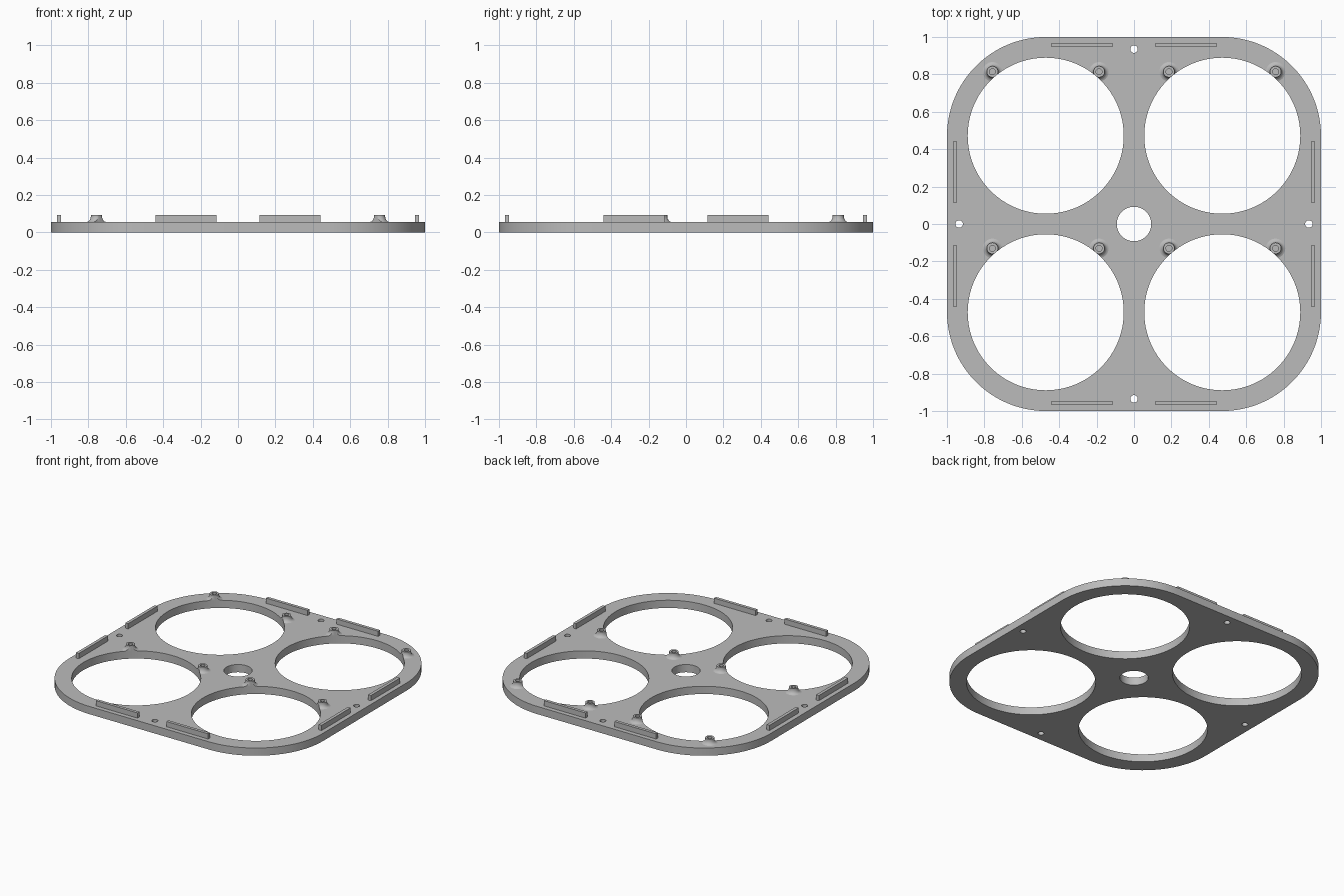
import bpy, bmesh, math
from mathutils import Matrix

if "Cube" in bpy.data.objects:
    bpy.data.objects.remove(bpy.data.objects["Cube"], do_unlink=True)

THICK = 0.055      # plate thickness
TOP = 0.092        # height of ribs and posts
RING = 0.472       # centre offset of the large openings
CORNER = 0.53      # outer corner radius

grey = bpy.data.materials.new("mid grey")
grey.use_nodes = True
colour = (0.5, 0.5, 0.5, 1)
grey.diffuse_color = colour
grey.node_tree.nodes["Principled BSDF"].inputs["Base Color"].default_value = colour


def make_object(name, bm):
    bmesh.ops.recalc_face_normals(bm, faces=bm.faces[:])
    mesh = bpy.data.meshes.new(name)
    bm.to_mesh(mesh)
    bm.free()
    obj = bpy.data.objects.new(name, mesh)
    obj.data.materials.append(grey)
    bpy.context.collection.objects.link(obj)
    return obj


def smooth(obj):
    bpy.ops.object.select_all(action='DESELECT')
    obj.select_set(True)
    bpy.context.view_layer.objects.active = obj
    bpy.ops.object.shade_smooth_by_angle(angle=math.radians(30))


def cut(obj, cutter):
    mod = obj.modifiers.new("openings", 'BOOLEAN')
    mod.operation = 'DIFFERENCE'
    mod.solver = 'EXACT'
    mod.object = cutter
    bpy.context.view_layer.objects.active = obj
    bpy.ops.object.modifier_apply(modifier=mod.name)


# Cutter: four large openings, centre hole, four screw holes
bm = bmesh.new()
holes = [(sx * RING, sy * RING, 0.417, 128) for sx in (-1, 1) for sy in (-1, 1)]
holes.append((0, 0, 0.092, 64))
holes += [(0.935, 0, 0.02, 24), (-0.935, 0, 0.02, 24), (0, 0.935, 0.02, 24), (0, -0.935, 0.02, 24)]
for x, y, r, n in holes:
    bmesh.ops.create_cone(bm, cap_ends=True, segments=n, radius1=r, radius2=r,
                          depth=1, matrix=Matrix.Translation((x, y, 0)))
cutter = make_object("opening_cutter", bm)
cutter.hide_render = True

# Rounded square plate
bm = bmesh.new()
outline = []
steps = 32
for quarter in range(4):
    mid = math.pi / 4 + quarter * math.pi / 2
    cx = math.copysign(1 - CORNER, math.cos(mid))
    cy = math.copysign(1 - CORNER, math.sin(mid))
    for i in range(steps + 1):
        a = (quarter + i / steps) * math.pi / 2
        outline.append(bm.verts.new((cx + CORNER * math.cos(a), cy + CORNER * math.sin(a), 0)))
base = bm.faces.new(outline)
raised = bmesh.ops.extrude_face_region(bm, geom=[base])["geom"]
bmesh.ops.translate(bm, vec=(0, 0, THICK),
                    verts=[v for v in raised if isinstance(v, bmesh.types.BMVert)])
plate = make_object("plate", bm)
cut(plate, cutter)
smooth(plate)

# Flared hollow posts, two on the back side of each large opening
profile = [(0, THICK), (0.052, THICK), (0.043, 0.058), (0.037, 0.064), (0.032, 0.073),
           (0.03, 0.083), (0.03, TOP), (0.016, TOP), (0.016, 0.06), (0, 0.06)]
for row, cy in (("back", RING), ("front", -RING)):
    for side, cx in (("left", RING), ("right", -RING)):
        for place, dx in (("a", -0.285), ("b", 0.285)):
            bm = bmesh.new()
            pts = [bm.verts.new((r, 0, z)) for r, z in profile]
            edges = [bm.edges.new(pair) for pair in zip(pts, pts[1:])]
            bmesh.ops.spin(bm, geom=pts + edges, cent=(0, 0, 0), axis=(0, 0, 1),
                           angle=math.tau, steps=32)
            bmesh.ops.remove_doubles(bm, verts=bm.verts[:], dist=0.0001)
            bmesh.ops.translate(bm, vec=(cx + dx, cy + 0.342, 0), verts=bm.verts[:])
            post = make_object(f"post_{row}_{side}_{place}", bm)
            cut(post, cutter)
            smooth(post)

# Locating ribs, a pair along each edge
for k, edge in enumerate(("back", "right", "front", "left")):
    for n, x in enumerate((-0.278, 0.278)):
        bm = bmesh.new()
        bmesh.ops.create_cube(bm, size=1)
        bmesh.ops.scale(bm, vec=(0.328, 0.022, TOP - THICK), verts=bm.verts[:])
        bmesh.ops.translate(bm, vec=(x, 0.957, (TOP + THICK) / 2), verts=bm.verts[:])
        bmesh.ops.rotate(bm, verts=bm.verts[:], cent=(0, 0, 0),
                         matrix=Matrix.Rotation(k * math.pi / 2, 3, 'Z'))
        make_object(f"rib_{edge}_{n + 1}", bm)

# The cutter is no longer needed
bpy.data.objects.remove(cutter, do_unlink=True)
